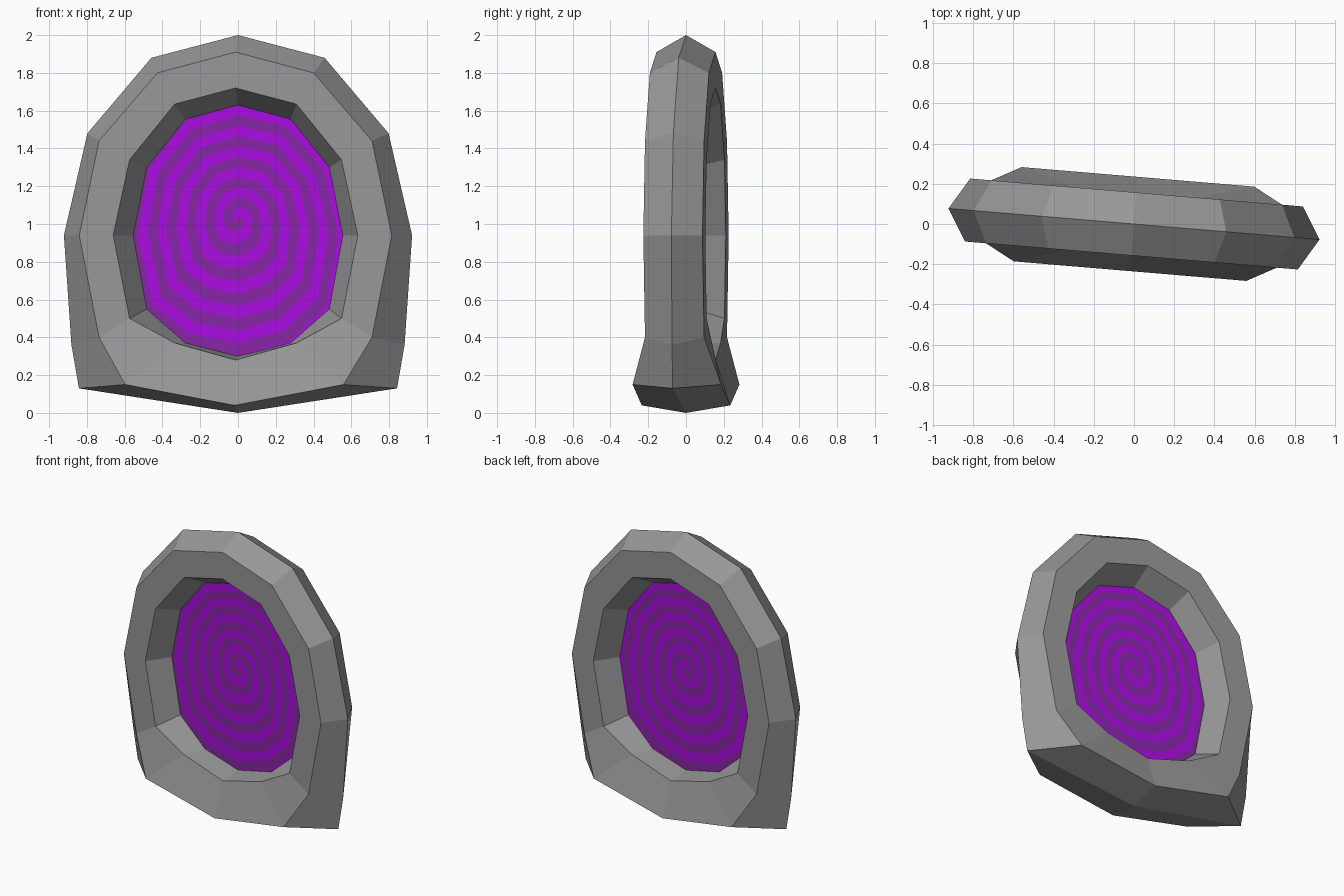
import bpy, math
from mathutils import Vector

if "Cube" in bpy.data.objects:
    bpy.data.objects.remove(bpy.data.objects["Cube"])

def mat(name, col):
    m = bpy.data.materials.new(name)
    m.diffuse_color = (*col, 1)
    m.use_nodes = True
    m.node_tree.nodes["Principled BSDF"].inputs["Base Color"].default_value = m.diffuse_color
    return m

stone = mat("stone grey", (0.31, 0.31, 0.31))
bright = mat("bright purple", (0.40, 0.004, 0.75))
dark = mat("dark purple", (0.24, 0.02, 0.38))
TURN = math.radians(-4.8)

def build(name, verts, faces, mats, idx=None):
    me = bpy.data.meshes.new(name)
    me.from_pydata(verts, [], faces)
    for m in mats:
        me.materials.append(m)
    if idx:
        me.polygons.foreach_set("material_index", idx)
    me.update()
    ob = bpy.data.objects.new(name, me)
    ob.rotation_euler.z = TURN
    bpy.context.collection.objects.link(ob)
    return ob

def mirrored(half):
    """Half outline, top to bottom, to a closed loop of 12 points."""
    return half + [(-x, z) for x, z in half[-2:0:-1]]

# Half outlines (x, z) of the frame's edge loops
rim = mirrored([(0, 2), (.46, 1.88), (.80, 1.48), (.925, .94), (.885, .36), (.845, .13), (0, 0)])
face_outer = mirrored([(0, 1.91), (.415, 1.8), (.725, 1.44), (.83, .94), (.725, .4), (.58, .15), (0, .04)])
face_inner = mirrored([(0, 1.72), (.323, 1.635), (.563, 1.34), (.65, .94), (.563, .5), (.323, .37), (0, .28)])
throat = mirrored([(0, 1.63), (.28, 1.555), (.485, 1.3), (.557, .94), (.485, .55), (.28, .37), (0, .3)])

# Stone frame: six loops around the section, flared at the foot
def depth(i):
    return .235 if i in (5, 6, 7) else .157

verts = []
for loop, side, flare in ((rim, 0, 0), (face_outer, -1, 1), (face_inner, -1, 0),
                          (throat, 0, 0), (face_inner, 1, 0), (face_outer, 1, 1)):
    verts += [(x, side * (depth(i) if flare else .157), z) for i, (x, z) in enumerate(loop)]
faces = []
for r in range(6):
    for i in range(12):
        j, s = (i + 1) % 12, (r + 1) % 6
        faces.append((r * 12 + i, s * 12 + i, s * 12 + j, r * 12 + j))
build("portal_frame", verts, faces, [stone])

# Swirling portal disc: spiral bands from the centre to the throat outline
STEPS, TURNS, SUB = 72, 5.5, 6
centre = Vector((0, 0, 1.03))

def edge(j):
    a, t = divmod(j % STEPS, SUB)
    p, q = throat[a], throat[(a + 1) % 12]
    return Vector((p[0], 0, p[1])).lerp(Vector((q[0], 0, q[1])), t / SUB)

def point(j, f):
    return centre.lerp(edge(j), min(max(f, 0), 1))

verts, faces, idx = [], [], []
for j in range(STEPS):
    for b in range(-2, int(TURNS * 2) + 1):
        f = [(b / 2 + (j + d) / STEPS) / TURNS for d in (0, 1)]
        g = [v + .5 / TURNS for v in f]
        if max(g) <= 0 or min(f) >= 1:
            continue
        ring = []
        for p in (point(j, f[0]), point(j, g[0]), point(j + 1, g[1]), point(j + 1, f[1])):
            if not any((p - q).length < 1e-6 for q in ring):
                ring.append(p)
        if len(ring) < 3:
            continue
        faces.append(tuple(range(len(verts), len(verts) + len(ring))))
        verts += ring
        idx.append(b % 2)
build("portal_swirl", verts, faces, [bright, dark], idx)
